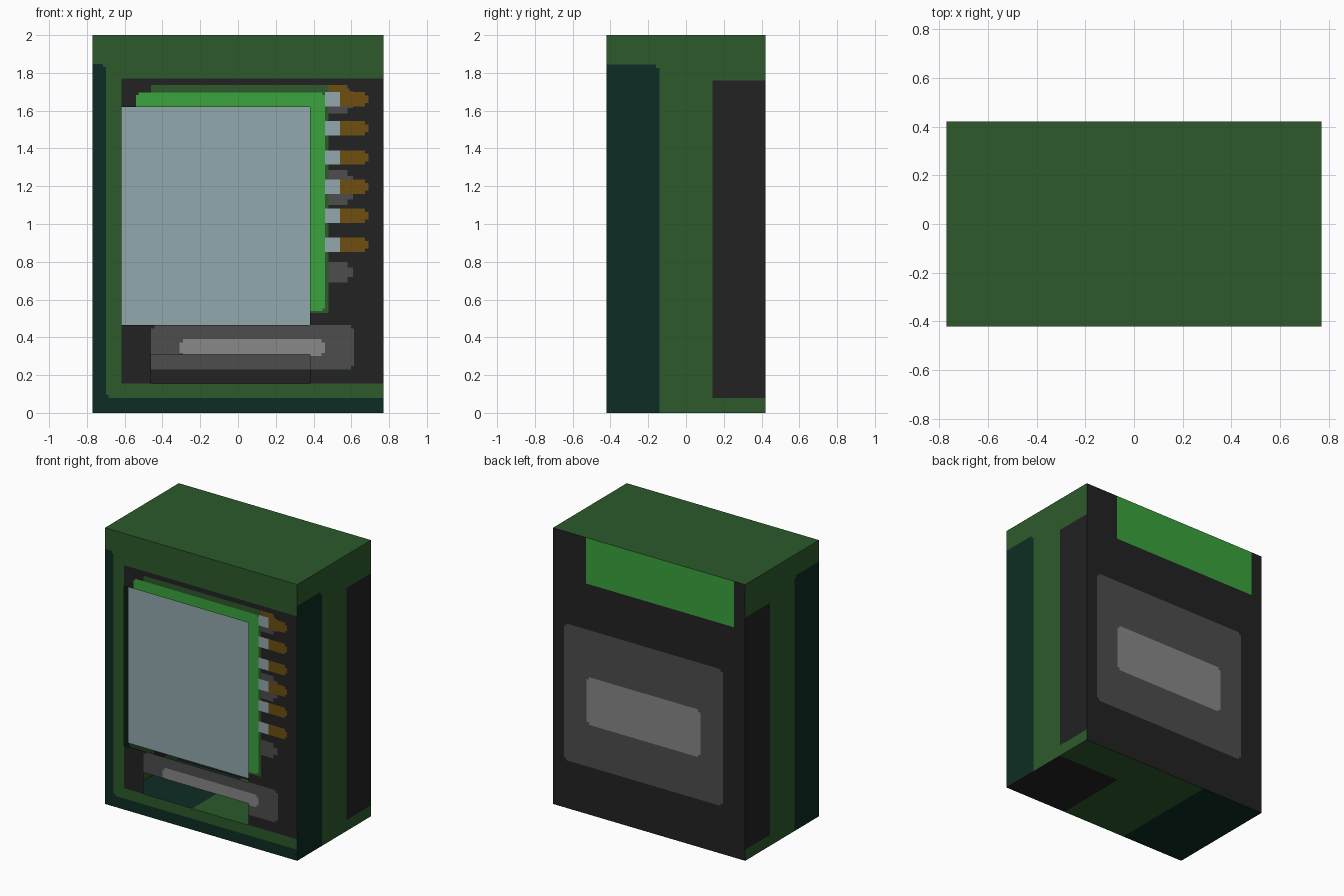
import bpy, bmesh
from mathutils import Vector

if "Cube" in bpy.data.objects:
    bpy.data.objects.remove(bpy.data.objects["Cube"], do_unlink=True)

# Half width, half depth and height of the casing
W, D, H = 0.77, 0.422, 2.0
CUT = "cut"


def hex_to_linear(text):
    values = [int(text[i:i + 2], 16) / 255 for i in (0, 2, 4)]
    return [v / 12.92 if v < 0.04045 else ((v + 0.055) / 1.055) ** 2.4 for v in values] + [1]


# Palette
COLOURS = {
    "leaf_green": "2d5a2b", "deep_teal": "0d2c23", "charcoal": "222222",
    "mid_grey": "4d4d4d", "light_grey": "888888", "bright_green": "3aa33c",
    "silver_blue": "92a8ae", "dark_gold": "6e4e0e",
}
NAMES = list(COLOURS)
MATERIALS = []
for label, code in COLOURS.items():
    mat = bpy.data.materials.new(label)
    mat.use_nodes = True
    mat.diffuse_color = hex_to_linear(code)
    shader = mat.node_tree.nodes["Principled BSDF"]
    shader.inputs["Base Color"].default_value = mat.diffuse_color
    shader.inputs["Roughness"].default_value = 0.9
    MATERIALS.append(mat)


def rect(left, right, low, high, colour):
    return [(left, right, low, high, colour)]


def soft(left, right, low, high, colour, r=0.018):
    """Rectangle with its four corners nicked off."""
    return (rect(left + r, right - r, low, high, colour)
            + rect(left, right, low + r, high - r, colour))


def sheet(name, layers, place, outward):
    """Flat sheet cut along every layer edge; the last layer on a cell wins."""
    us = sorted({round(u, 4) for la in layers for u in la[:2]})
    vs = sorted({round(v, 4) for la in layers for v in la[2:4]})
    bm = bmesh.new()
    grid = {}

    def corner(i, j):
        if (i, j) not in grid:
            grid[i, j] = bm.verts.new(place(us[i], vs[j]))
        return grid[i, j]

    for i in range(len(us) - 1):
        for j in range(len(vs) - 1):
            u, v = (us[i] + us[i + 1]) / 2, (vs[j] + vs[j + 1]) / 2
            hits = [c for a, b, lo, hi, c in layers if a < u < b and lo < v < hi]
            if not hits or hits[-1] == CUT:
                continue
            face = bm.faces.new([corner(i, j), corner(i + 1, j),
                                 corner(i + 1, j + 1), corner(i, j + 1)])
            face.material_index = NAMES.index(hits[-1])
            face.normal_update()
            if face.normal.dot(Vector(outward)) < 0:
                face.normal_flip()
    mesh = bpy.data.meshes.new(name)
    for mat in MATERIALS:
        mesh.materials.append(mat)
    bm.to_mesh(mesh)
    bm.free()
    obj = bpy.data.objects.new(name, mesh)
    bpy.context.collection.objects.link(obj)
    return obj


# Front: casing, recessed surround, board, slot
front = rect(-W, W, 0, H, "leaf_green")
front += rect(-W, -0.7, 0, 1.83, "deep_teal") + rect(-W, -0.715, 0, 1.848, "deep_teal")
front += rect(-W, W, 0, 0.08, "deep_teal") + rect(-0.7, -0.685, 0, 0.095, "deep_teal")
front += rect(-0.617, W, 0.155, 1.77, "charcoal")
front += soft(-0.46, 0.615, 0.23, 0.465, "mid_grey")
front += soft(-0.31, 0.46, 0.3, 0.39, "light_grey")
# Screws behind the board edge
for low, high in ((1.585, 1.735), (1.1, 1.285), (0.69, 0.8)):
    front += soft(0.4, 0.61, low, high, "mid_grey", 0.03)
front += soft(0.45, 0.59, 1.66, 1.735, "dark_gold")
# Circuit board with its shaded border
front += rect(-0.46, 0.48, 0.53, 1.735, "leaf_green")
front += soft(-0.54, 0.46, 0.54, 1.695, "bright_green", 0.012)
# Row of contact pins
for k in range(6):
    mid = 1.66 - k * 0.154
    front += soft(0.5, 0.69, mid - 0.038, mid + 0.038, "dark_gold")
    front += rect(0.46, 0.54, mid - 0.038, mid + 0.038, "silver_blue")
# Screen window and lower opening
front += rect(-0.617, 0.38, 0.465, 1.62, CUT)
front += rect(-0.46, 0.38, 0.155, 0.31, CUT)
sheet("front_panel", front, lambda u, v: (u, -D, v), (0, -1, 0))

# Screen set back behind its window
sheet("screen", rect(-0.617, 0.38, 0.465, 1.62, "silver_blue"),
      lambda u, v: (u, 0.045 - D, v), (0, -1, 0))

# Plate deep inside the lower opening
sheet("opening_back_plate",
      rect(-0.46, 0.38, 0.155, 0.31, "charcoal") + rect(-0.46, 0.38, 0.23, 0.31, "mid_grey"),
      lambda u, v: (u, D - 0.01, v), (0, -1, 0))

# Matching left and right sides
side = rect(-D, D, 0, H, "leaf_green")
side += rect(-D, -0.14, 0, 1.825, "deep_teal") + rect(-D, -0.158, 0, 1.845, "deep_teal")
side += rect(0.14, D, 0.08, 1.76, "charcoal")
for label, sign in (("left", 1), ("right", -1)):
    sheet(label + "_side", side, lambda u, v: (sign * W, u, v), (sign, 0, 0))

# Back: dark cover, green tab, framed label area
back = rect(-W, W, 0, H, "charcoal")
back += rect(-0.68, 0.505, 1.667, H, "bright_green")
back += soft(-0.59, 0.682, 0.345, 1.335, "mid_grey")
back += soft(-0.41, 0.5, 0.65, 0.995, "light_grey")
sheet("back_panel", back, lambda u, v: (u, D, v), (0, 1, 0))

# Top and three-tone base
sheet("top_panel", rect(-W, W, -D, D, "leaf_green"), lambda u, v: (u, v, H), (0, 0, 1))
base = rect(-W, W, -D, D, "leaf_green")
base += rect(-W, -0.26, -D, D, "deep_teal")
base += rect(0.26, W, -D, 0.14, "charcoal")
sheet("base_panel", base, lambda u, v: (u, v, 0), (0, 0, -1))
